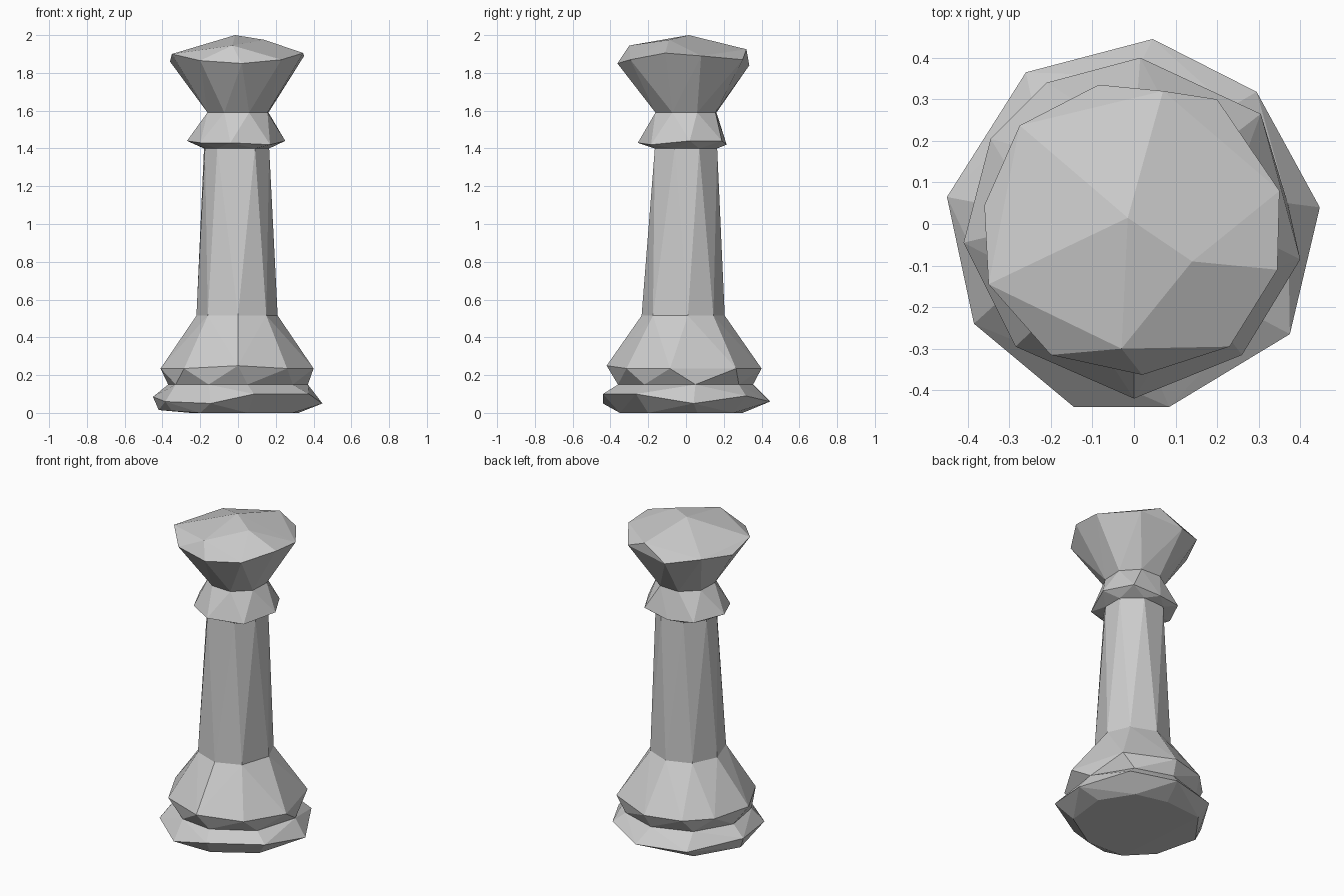
import bpy, bmesh
from math import sin, cos, radians

if "Cube" in bpy.data.objects:
    bpy.data.objects.remove(bpy.data.objects["Cube"])


def ring(z, pts):
    """Lift flat (x, y) points to height z; points with a third value keep it."""
    return [(p[0], p[1], p[2] if len(p) > 2 else z) for p in pts]


def section(name, points, open_heights):
    """Faceted convex band around the points, left open where it meets a neighbour."""
    bm = bmesh.new()
    for p in points:
        bm.verts.new(p)
    res = bmesh.ops.convex_hull(bm, input=bm.verts[:])
    loose = [v for v in bm.verts if not v.link_faces]
    bmesh.ops.delete(bm, geom=loose, context='VERTS')
    caps = [f for f in bm.faces
            if any(all(abs(v.co.z - h) < 1e-4 for v in f.verts) for h in open_heights)]
    bmesh.ops.delete(bm, geom=caps, context='FACES')
    bmesh.ops.recalc_face_normals(bm, faces=bm.faces[:])
    me = bpy.data.meshes.new(name)
    bm.to_mesh(me)
    bm.free()
    ob = bpy.data.objects.new(name, me)
    bpy.context.collection.objects.link(ob)
    return ob


# Roughly cut rings, from the floor up
foot = ring(0.0, [(-.42, .05, .015), (-.35, -.21, .01), (-.2, -.34), (.05, -.35), (.29, -.2),
                  (.32, .06), (.2, .25), (0, .3), (-.25, .28)])
base_rim = ring(0.07, [(.045, .445, .06), (.295, .318, .09), (.447, .04, .05),
                       (.375, -.265, .1), (.085, -.44, .1), (-.145, -.44, .05),
                       (-.385, -.24, .06), (-.45, .065, .085), (-.26, .365, .06)])
waist = ring(0.15, [(.05, -.36), (-.155, -.335), (-.33, -.19), (-.37, .05), (-.24, .27),
                    (0, .355), (.23, .28), (.37, .05), (.29, -.22)])
bell_rim = ring(0.235, [(.015, .4), (.305, .265), (.4, -.085), (.26, -.315), (0, -.42, .25),
                        (-.285, -.295), (-.41, -.045), (-.345, .205), (-.21, .34)])
shaft_low = ring(0.515, [(0, -.235), (.15, -.175), (.21, .01), (.15, .145), (0, .205),
                         (-.15, .15), (-.22, 0), (-.16, -.175)])
shaft_top = ring(1.4, [(-.11, -.15), (.09, -.165), (.165, -.06), (.165, .07), (.06, .165),
                       (-.09, .155), (-.18, .05), (-.175, -.06)])
collar_rim = ring(1.43, [(-.04, -.255), (.17, -.185, 1.42), (.25, .02, 1.44),
                         (.16, .19, 1.44), (-.02, .215, 1.42), (-.18, .18),
                         (-.27, 0, 1.44), (-.2, -.16)])
neck = ring(1.59, [(.172 * cos(radians(a)), .172 * sin(radians(a)))
                   for a in range(20, 380, 45)])
head_rim = ring(1.87, [(.02, -.363, 1.85), (.23, -.295), (.345, -.11, 1.905),
                       (.35, .08, 1.89), (.2, .3), (-.085, .335, 1.84),
                       (-.275, .237, 1.88), (-.36, .045, 1.86), (-.35, -.145, 1.9),
                       (-.2, -.315, 1.865)])
crown = [(-.03, -.3, 1.945), (.07, .32, 1.925), (.14, -.09, 1.975), (-.015, .015, 2.0)]

# Parts
section("base_disc", foot + base_rim + waist, [0.15])
section("bell", waist + bell_rim + shaft_low, [0.15, 0.515])
section("shaft", shaft_low + shaft_top, [0.515, 1.4])
section("collar", shaft_top + collar_rim + neck, [1.4, 1.59])
section("head", neck + head_rim + crown, [1.59])
